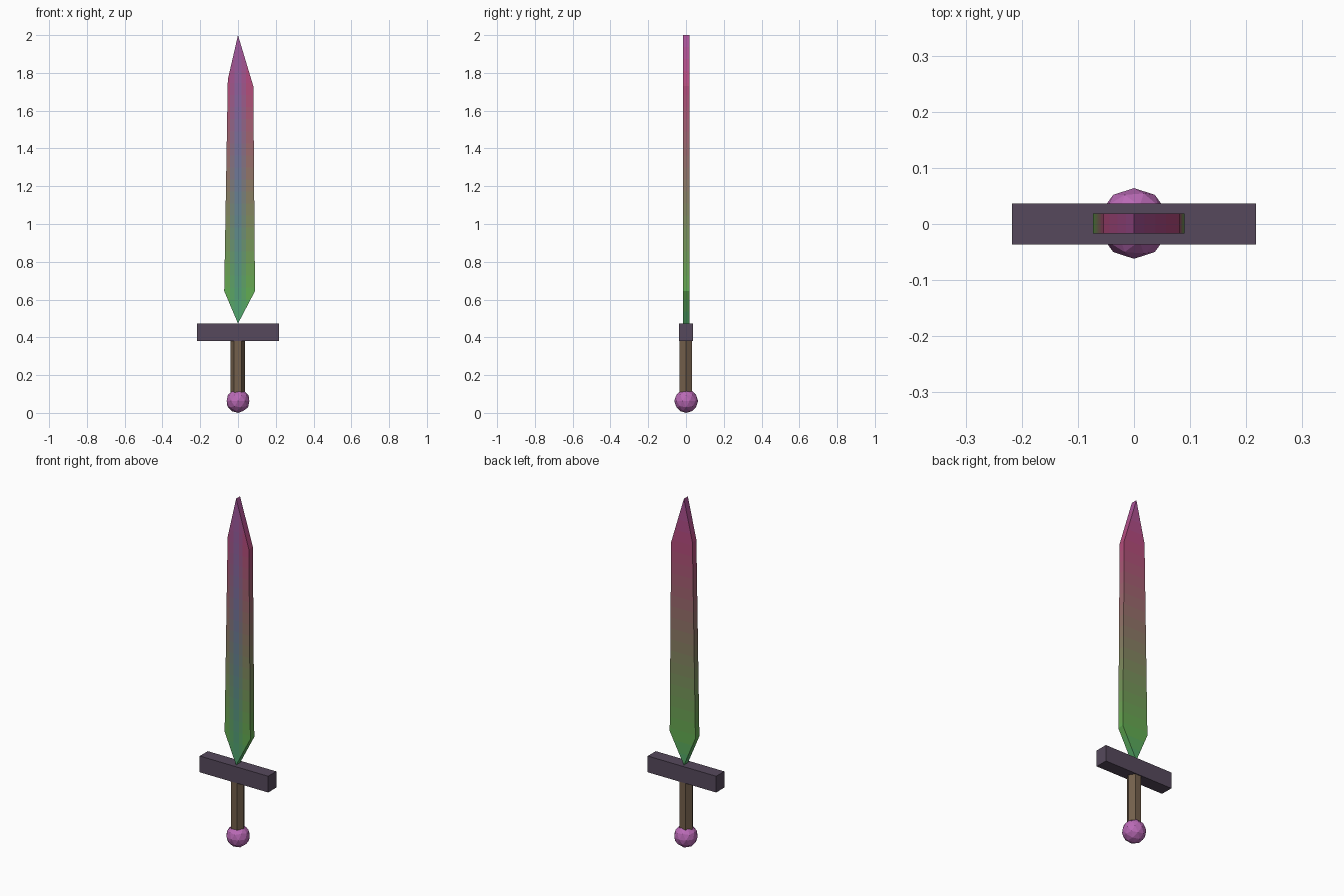
import bpy, bmesh
from mathutils import Vector

if "Cube" in bpy.data.objects:
    bpy.data.objects.remove(bpy.data.objects["Cube"])


def linear(rgb):
    return tuple((c / 255 / 12.92) if c < 10 else ((c / 255 + 0.055) / 1.055) ** 2.4 for c in rgb) + (1.0,)


def material(name, rgb):
    m = bpy.data.materials.new(name)
    m.diffuse_color = linear(rgb)
    m.use_nodes = True
    m.node_tree.nodes["Principled BSDF"].inputs["Base Color"].default_value = m.diffuse_color
    return m


def finish(name, mat):
    ob = bpy.context.object
    ob.name = name
    bpy.ops.object.transform_apply(location=True, rotation=True, scale=True)
    ob.data.materials.append(mat)
    return ob


# Pommel: faceted ball
bpy.ops.mesh.primitive_ico_sphere_add(subdivisions=2, radius=0.063, location=(0, 0.001, 0.063))
finish("pommel", material("pommel_pink", (186, 106, 182)))

# Grip: six-sided handle with corners pointing sideways
bpy.ops.mesh.primitive_cylinder_add(vertices=6, radius=0.038, depth=0.29,
                                    location=(-0.001, -0.001, 0.245),
                                    rotation=(0, 0, 1.5707963))
finish("grip", material("grip_brown", (116, 96, 76)))

# Crossguard: plain bar
bpy.ops.mesh.primitive_cube_add(size=1, location=(0, 0, 0.428))
bpy.context.object.scale = (0.434, 0.073, 0.093)
finish("crossguard", material("guard_purple_grey", (86, 73, 92)))

# Blade: slightly lopsided flat outline with thickness
OUTLINE = [(0, 0.473), (0.09, 0.645), (0.081, 1.73), (0, 2.0), (-0.054, 1.765), (-0.073, 0.645)]
FRONT, BACK = -0.017, 0.019
bm = bmesh.new()
face = bm.faces.new([bm.verts.new((x, FRONT, z)) for x, z in OUTLINE])
ext = bmesh.ops.extrude_face_region(bm, geom=[face], use_keep_orig=True)
bmesh.ops.translate(bm, vec=(0, BACK - FRONT, 0),
                    verts=[g for g in ext["geom"] if isinstance(g, bmesh.types.BMVert)])
bmesh.ops.recalc_face_normals(bm, faces=bm.faces[:])


def cut(point, normal):
    bmesh.ops.bisect_plane(bm, geom=bm.verts[:] + bm.edges[:] + bm.faces[:],
                           plane_co=point, plane_no=normal)


# Colour bands up the blade and columns across it
BANDS = 24
LOW, HIGH = 0.473, 2.0
for i in range(1, BANDS):
    cut((0, 0, LOW + (HIGH - LOW) * i / BANDS), (0, 0, 1))
for x in (-0.042, -0.018, 0.018, 0.042):
    cut((x, 0, 0), (1, 0, 0))

TEAL, GREEN, PINK, PURPLE = (Vector(c) for c in
                             ((80, 168, 108), (100, 172, 80), (182, 74, 124), (168, 84, 156)))


def edge_colour(z):
    if z < 0.645:
        return TEAL.lerp(GREEN, (z - LOW) / 0.172)
    if z < 1.75:
        return GREEN.lerp(PINK, (z - 0.645) / 1.105)
    return PINK.lerp(PURPLE, (z - 1.75) / 0.25)


def centre_colour(z):
    t = (z - LOW) / (HIGH - LOW)
    return TEAL.lerp(PURPLE, t) + Vector((-14, -4, 18)) * (4 * t * (1 - t))


mesh = bpy.data.meshes.new("blade")
for i in range(BANDS):
    z = LOW + (HIGH - LOW) * (i + 0.5) / BANDS
    for k in range(3):
        rgb = edge_colour(z).lerp(centre_colour(z), k / 2)
        mesh.materials.append(material(f"blade_{i}_{k}", rgb))

for f in bm.faces:
    c = f.calc_center_median()
    band = min(BANDS - 1, max(0, int((c.z - LOW) / (HIGH - LOW) * BANDS)))
    k = 0
    if f.normal.y < -0.9:
        k = 2 if abs(c.x) < 0.018 else 1 if abs(c.x) < 0.042 else 0
    f.material_index = band * 3 + k
bm.to_mesh(mesh)
bm.free()
bpy.context.collection.objects.link(bpy.data.objects.new("blade", mesh))
